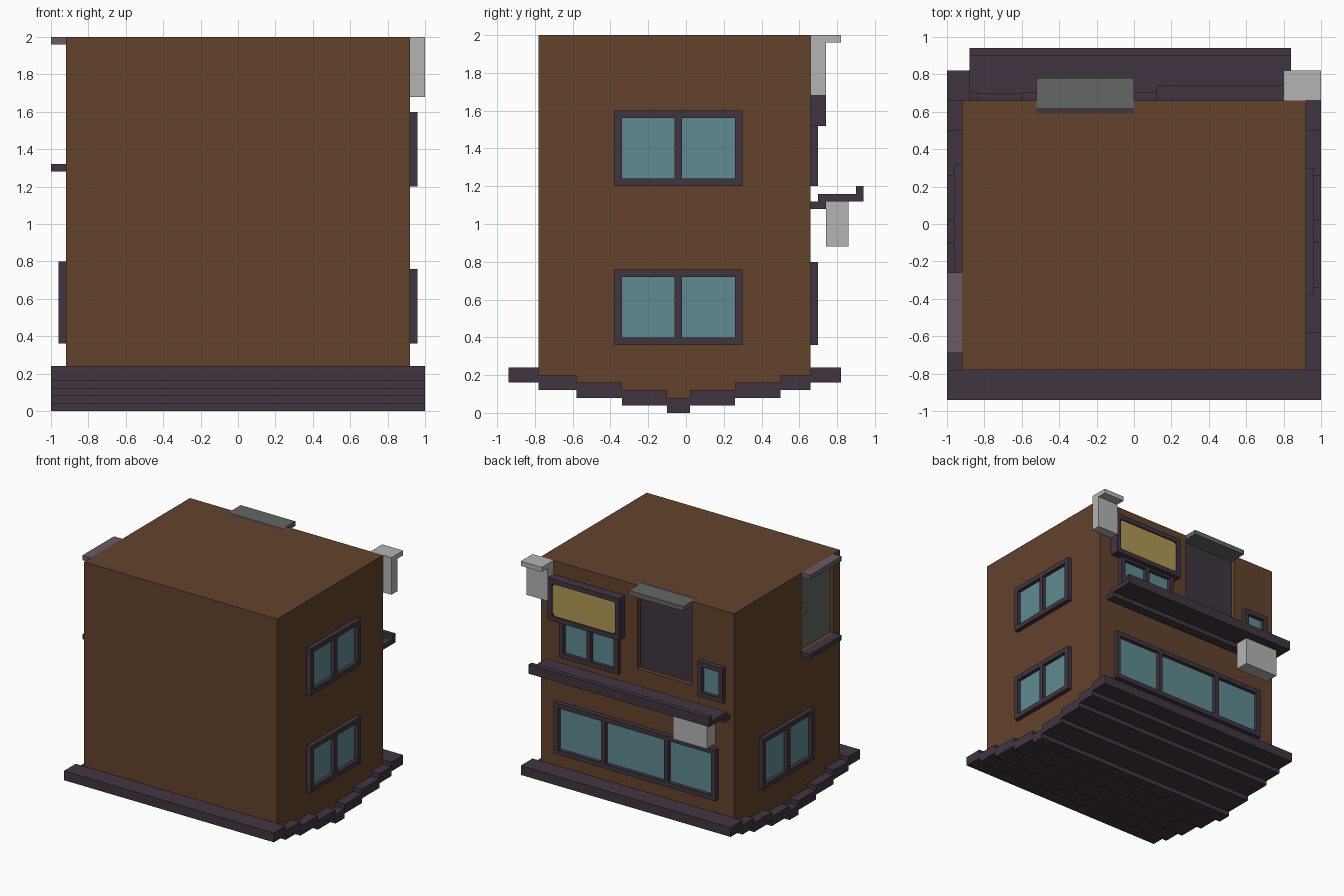
import bpy, bmesh

if "Cube" in bpy.data.objects:
    bpy.data.objects.remove(bpy.data.objects["Cube"])

def lin(c):
    c /= 255
    return c / 12.92 if c <= 0.04045 else ((c + 0.055) / 1.055) ** 2.4

def mat(name, r, g, b):
    m = bpy.data.materials.new(name)
    m.diffuse_color = (lin(r), lin(g), lin(b), 1)
    m.use_nodes = True
    m.node_tree.nodes["Principled BSDF"].inputs["Base Color"].default_value = m.diffuse_color
    return m

BROWN = mat("brown_wall", 99, 66, 44)
PLUM = mat("dark_plum", 65, 53, 65)
GLASS = mat("teal_glass", 96, 139, 145)
GREY = mat("light_grey", 180, 180, 180)
YELLOW = mat("sign_yellow", 176, 152, 87)
GREEN = mat("grey_green", 99, 103, 98)
MAUVE = mat("mauve", 105, 91, 100)

def finish(name, bm, m):
    bmesh.ops.recalc_face_normals(bm, faces=bm.faces[:])
    me = bpy.data.meshes.new(name)
    bm.to_mesh(me)
    bm.free()
    me.materials.append(m)
    ob = bpy.data.objects.new(name, me)
    bpy.context.collection.objects.link(ob)
    return ob

def boxes(name, m, *specs):
    """One object from boxes given as (x0, x1, y0, y1, z0, z1)."""
    bm = bmesh.new()
    for x0, x1, y0, y1, z0, z1 in specs:
        for v in bmesh.ops.create_cube(bm, size=1)["verts"]:
            v.co = ((x0 + x1) / 2 + v.co.x * (x1 - x0),
                    (y0 + y1) / 2 + v.co.y * (y1 - y0),
                    (z0 + z1) / 2 + v.co.z * (z1 - z0))
    return finish(name, bm, m)

def prism(name, m, pts, depth, place):
    """Extrude a 2D outline; place maps (a, b, d) to a 3D point."""
    bm = bmesh.new()
    f = bm.faces.new([bm.verts.new(place(a, b, depth[0])) for a, b in pts])
    top = bmesh.ops.extrude_face_region(bm, geom=[f])["geom"]
    outline = [v for v in top if isinstance(v, bmesh.types.BMVert)]
    delta = place(0, 0, depth[1]) - place(0, 0, depth[0])
    bmesh.ops.translate(bm, verts=outline, vec=delta)
    return finish(name, bm, m)

from mathutils import Vector

# stepped base: (y0, y1, bottom z), each slab 0.08 thick
STEPS = [(-.94, -.78, .16), (-.78, -.58, .12), (-.58, -.34, .08), (-.34, -.10, .04),
         (-.10, .02, 0), (.02, .26, .04), (.26, .50, .08), (.50, .66, .12), (.66, .82, .16)]
boxes("stepped_base", PLUM, *[(-1, 1, a, b, z, z + .08) for a, b, z in STEPS])

# body: outline follows the slab tops, extruded along x
outline = []
for a, b, z in STEPS[1:-1]:
    outline += [(a, z + .08), (b, z + .08)]
outline += [(.66, 2), (-.78, 2)]
body = prism("building_body", BROWN, outline, (-.92, .92), lambda a, b, d: Vector((d, a, b)))

# door recesses
cut = boxes("recess_cutter", BROWN, (-.52, 0, .59, .9, 1.28, 2.2),
            (-1.1, -.88, -.69, -.26, 1.32, 1.96))
cut.hide_render = True
cut.hide_viewport = True
mod = body.modifiers.new("recesses", "BOOLEAN")
mod.object = cut
mod.operation = "DIFFERENCE"
mod.solver = "EXACT"

# windows: frame bars standing out from the wall, thin panes behind
def on_wall(side, u0, u1, d0, d1, z0, z1):
    if side == "back":
        return (u0, u1, .66 + d0, .66 + d1, z0, z1)
    if side == "right":
        return (.92 + d0, .92 + d1, u0, u1, z0, z1)
    return (-.92 - d1, -.92 - d0, u0, u1, z0, z1)

def window(name, side, u0, u1, z0, z1, mullions=()):
    w = .04
    bars = [(u0, u1, z0, z0 + w), (u0, u1, z1 - w, z1),
            (u0, u0 + w, z0 + w, z1 - w), (u1 - w, u1, z0 + w, z1 - w)]
    bars += [(c - w / 2, c + w / 2, z0 + w, z1 - w) for c in mullions]
    boxes(name + "_frame", PLUM, *[on_wall(side, a, b, 0, .04, c, d) for a, b, c, d in bars])
    boxes(name + "_glass", GLASS, on_wall(side, u0 + w, u1 - w, 0, .008, z0 + w, z1 - w))

window("right_lower_window", "right", -.38, .30, .36, .76, (-.04,))
window("right_upper_window", "right", -.38, .30, 1.20, 1.60, (-.04,))
window("left_window", "left", -.38, .32, .36, .80, (-.03,))
window("shop_window", "back", -.77, .77, .36, .80, (-.30, .30))
window("back_upper_window", "back", .16, .72, 1.20, 1.54, (.44,))
window("back_small_window", "back", -.84, -.60, 1.22, 1.52)

# back door panel and its canopy
boxes("back_door", PLUM, (-.52, 0, .59, .62, 1.28, 2))
boxes("back_door_canopy", GREEN, (-.52, 0, .62, .78, 1.96, 2))

# left door, handle, canopy and step
boxes("left_door", GREEN, (-.888, -.88, -.69, -.26, 1.32, 1.96))
boxes("left_door_handle", GREEN, (-.91, -.888, -.34, -.30, 1.62, 1.66))
boxes("left_door_canopy", MAUVE, (-1, -.92, -.69, -.26, 1.96, 2))
boxes("left_door_step", PLUM, (-1, -.92, -.69, -.26, 1.28, 1.32))

# sign: raised frame with a chamfered yellow plate
boxes("sign_frame", PLUM, (.12, .80, .66, .722, 1.52, 1.88),
      (.12, .80, .722, .74, 1.52, 1.56), (.12, .80, .722, .74, 1.84, 1.88),
      (.12, .16, .722, .74, 1.56, 1.84), (.76, .80, .722, .74, 1.56, 1.84))
c = .025
x0, x1, z0, z1 = .16, .76, 1.56, 1.84
prism("sign_plate", YELLOW,
      [(x0 + c, z0), (x1 - c, z0), (x1, z0 + c), (x1, z1 - c),
       (x1 - c, z1), (x0 + c, z1), (x0, z1 - c), (x0, z0 + c)],
      (.722, .728), lambda a, b, d: Vector((a, d, b)))

# ledge along the back with an upturned lip
prism("back_ledge", PLUM,
      [(.66, 1.08), (.74, 1.08), (.74, 1.12), (.94, 1.12), (.94, 1.20), (.90, 1.20),
       (.90, 1.16), (.70, 1.16), (.70, 1.12), (.66, 1.12)],
      (-.88, .84), lambda a, b, d: Vector((d, a, b)))

# hanging box under the ledge, and corner bracket at the roof
boxes("hanging_box", GREY, (-.80, -.48, .74, .86, .88, 1.12))
boxes("corner_bracket", GREY, (.80, 1, .66, .74, 1.68, 1.96), (.80, 1, .66, .82, 1.96, 2))
